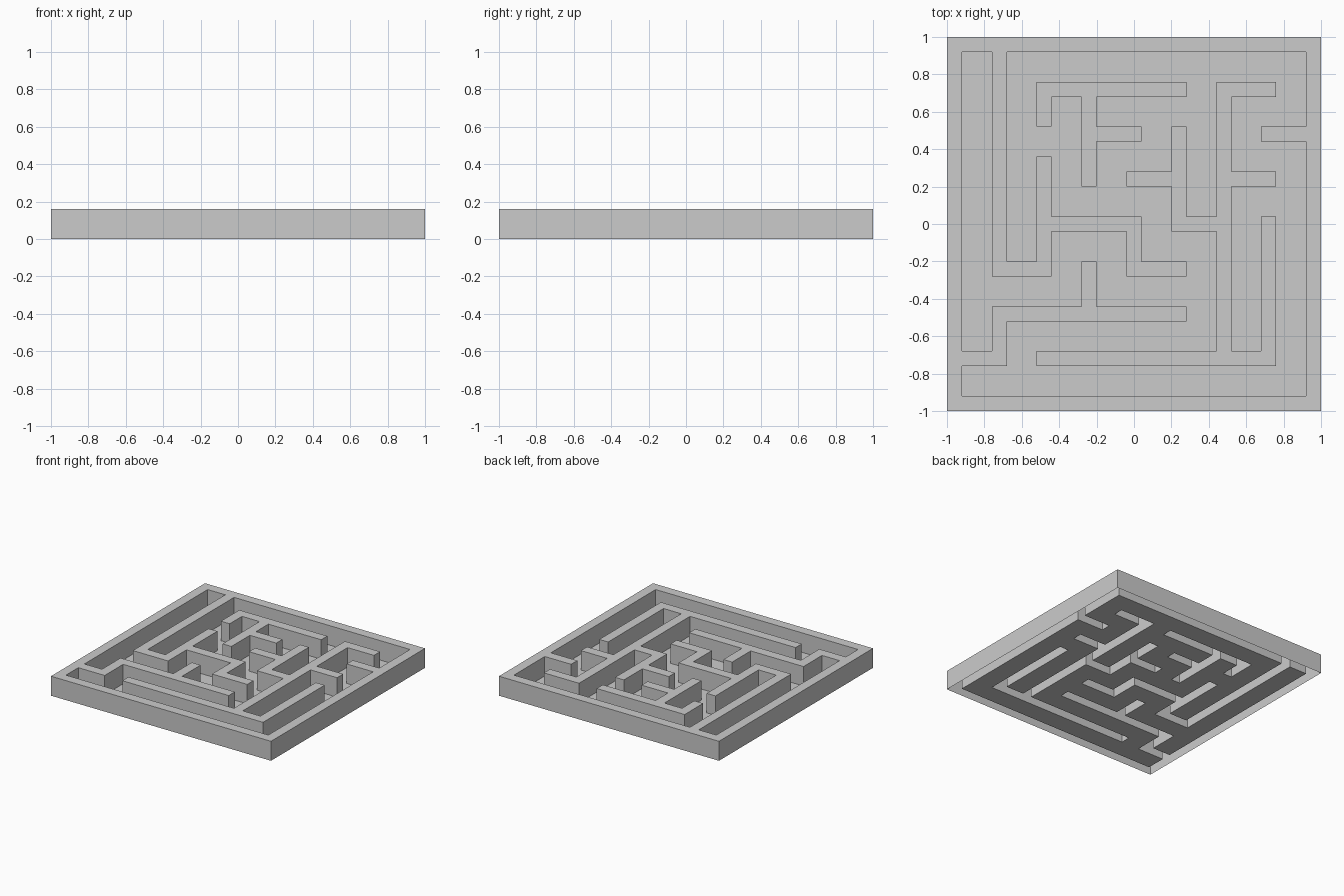
import bpy
import bmesh

if "Cube" in bpy.data.objects:
    bpy.data.objects.remove(bpy.data.objects["Cube"])

CELL = 0.08      # wall thickness, and the size of one layout cell
HEIGHT = 0.16
HALF = 12        # layout cells run from -12 to 12 both ways

# Wall centre lines, in cells
WALLS = [
    [(-12, -12), (12, -12), (12, 12), (-12, 12), (-12, -12)],  # outer rim
    # branches joined to the rim
    [(-9, 12), (-9, -3), (-6, -3), (-6, 4)],
    [(-6, 0), (0, 0), (0, -3), (3, -3)],
    [(12, 6), (9, 6)],
    [(-12, -9), (-9, -9), (-9, -6), (3, -6)],
    [(-3, -6), (-3, -3)],
    # upper island
    [(-6, 7), (-6, 9), (3, 9)],
    [(-3, 9), (-3, 3)],
    [(-3, 6), (0, 6)],
    # right island
    [(9, 9), (6, 9), (6, -9)],
    [(-6, -9), (9, -9), (9, 0)],
    [(6, 3), (9, 3)],
    [(6, 0), (3, 0), (3, 6)],
    [(3, 3), (0, 3)],
]


def cells_on(path):
    """All layout cells covered by one axis-aligned polyline."""
    found = set()
    for (x0, y0), (x1, y1) in zip(path, path[1:]):
        for x in range(min(x0, x1), max(x0, x1) + 1):
            for y in range(min(y0, y1), max(y0, y1) + 1):
                found.add((x, y))
    return found


solid = set().union(*(cells_on(path) for path in WALLS))
bm = bmesh.new()


def add_face(points):
    bm.faces.new([bm.verts.new(p) for p in points])


# One open-bottomed skin: floor, wall tops and wall sides
CORNERS = [(-.5, -.5), (.5, -.5), (.5, .5), (-.5, .5)]
SIDES = [(0, -1), (1, 0), (0, 1), (-1, 0)]
for x in range(-HALF, HALF + 1):
    for y in range(-HALF, HALF + 1):
        ring = [((x + cx) * CELL, (y + cy) * CELL) for cx, cy in CORNERS]
        is_wall = (x, y) in solid
        add_face([(*p, HEIGHT if is_wall else 0) for p in ring])
        if is_wall:
            for i, (dx, dy) in enumerate(SIDES):
                if (x + dx, y + dy) not in solid:
                    a, b = ring[i], ring[(i + 1) % 4]
                    add_face([(*a, 0), (*b, 0), (*b, HEIGHT), (*a, HEIGHT)])

bmesh.ops.remove_doubles(bm, verts=bm.verts[:], dist=0.001)
# Merge the flat cells into clean faces
bmesh.ops.dissolve_limit(bm, angle_limit=0.02, verts=bm.verts[:], edges=bm.edges[:])

mesh = bpy.data.meshes.new("maze")
bm.to_mesh(mesh)
bm.free()
maze = bpy.data.objects.new("maze", mesh)
bpy.context.collection.objects.link(maze)
